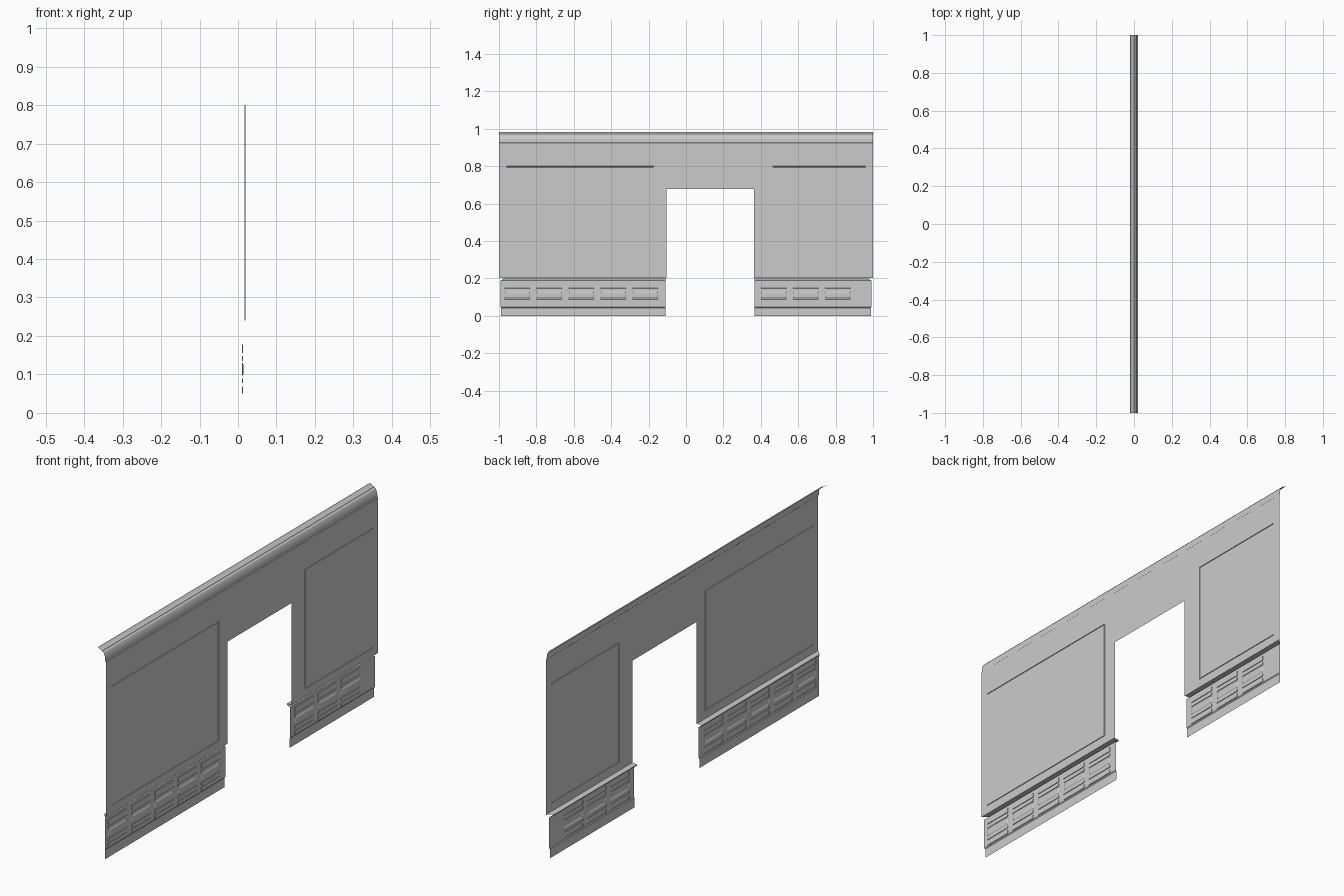
import bpy, bmesh

if "Cube" in bpy.data.objects:
    bpy.data.objects.remove(bpy.data.objects["Cube"])

WALL_X = 0.02
DOOR_L, DOOR_R, DOOR_Z = -0.105, 0.363, 0.678


def finish(name, bm):
    me = bpy.data.meshes.new(name)
    bm.to_mesh(me)
    bm.free()
    ob = bpy.data.objects.new(name, me)
    bpy.context.collection.objects.link(ob)
    return ob


def inside(y, z, rects):
    return any(a < y < b and c < z < d for a, b, c, d in rects)


def sheet(name, x, outer, holes=(), reliefs=()):
    """Thin sheet facing -x; reliefs = list of (rects, slope width, depth)."""
    rects = [outer, *holes] + [r for group in reliefs for r in group[0]]
    ys = sorted({v for r in rects for v in r[:2]})
    zs = sorted({v for r in rects for v in r[2:]})
    bm = bmesh.new()
    grid = [[bm.verts.new((x, y, z)) for z in zs] for y in ys]
    picked = [[] for _ in reliefs]
    for i in range(len(ys) - 1):
        for j in range(len(zs) - 1):
            yc, zc = (ys[i] + ys[i + 1]) / 2, (zs[j] + zs[j + 1]) / 2
            if inside(yc, zc, holes):
                continue
            f = bm.faces.new((grid[i][j], grid[i][j + 1],
                              grid[i + 1][j + 1], grid[i + 1][j]))
            for k, group in enumerate(reliefs):
                if inside(yc, zc, group[0]):
                    picked[k].append(f)
    bm.normal_update()
    for f in bm.faces:
        if f.normal.x > 0:
            f.normal_flip()
    for faces, (_, width, depth) in zip(picked, reliefs):
        bmesh.ops.inset_region(bm, faces=faces, thickness=width, depth=depth,
                               use_even_offset=True)
    bmesh.ops.delete(bm, geom=[v for v in bm.verts if not v.link_faces],
                     context='VERTS')
    return finish(name, bm)


def moulding(name, profile, y0, y1, mitre=True):
    """Sweep an (x, z) profile along y, mitring ends that meet the room corners."""
    bm = bmesh.new()
    rows = []
    for x, z in profile:
        inset = WALL_X - x if mitre else 0
        ends = [y + (inset if y == -1 else -inset if y == 1 else 0) for y in (y0, y1)]
        rows.append([bm.verts.new((x, y, z)) for y in ends])
    for a, b in zip(rows, rows[1:]):
        bm.faces.new((a[0], b[0], b[1], a[1]))
    return finish(name, bm)


# Upper wall with doorway and raised frame strips open at the outer ends
T = 0.006
frames = []
for y_out, y_in in ((-0.96, -0.17), (0.96, 0.463)):
    lo, hi = min(y_out, y_in), max(y_out, y_in)
    frames += [(lo, hi, 0.80 - T, 0.80), (lo, hi, 0.24, 0.24 + T)]
    frames.append((y_in - T, y_in, 0.24, 0.80) if y_in < 0
                  else (y_in, y_in + T, 0.24, 0.80))
sheet("wall", WALL_X, (-1, 1, 0.203, 0.925),
      holes=[(DOOR_L, DOOR_R, 0.203, DOOR_Z)],
      reliefs=[(frames, 0.0008, 0.003)])

# Stepped cornice
moulding("cornice", [(0.02, 0.925), (0.017, 0.928), (0.016, 0.945), (0.013, 0.955),
                     (0.009, 0.964), (0.003, 0.968), (0.001, 0.972),
                     (-0.008, 0.974), (-0.013, 0.978), (-0.016, 0.979),
                     (-0.02, 0.984)], -1, 1, mitre=False)

# Panelled dado, base board and rail on each side of the doorway
ROWS = [(0.05, 0.068), (0.078, 0.089), (0.135, 0.148), (0.156, 0.178)]
for side, y0, y1, start, count in (("left", -1, -0.109, -0.97, 5),
                                   ("right", 0.366, 1, 0.40, 3)):
    d0 = -0.993 if y0 == -1 else y0
    d1 = 0.993 if y1 == 1 else y1
    spans = [(start + 0.171 * i, start + 0.171 * i + 0.137) for i in range(count)]
    bars = [(a, b, c, d) for a, b in spans for c, d in ROWS]
    centres = [(a, b, 0.096, 0.131) for a, b in spans]
    sheet(side + "_dado", 0.011, (d0, d1, 0.047, 0.19),
          reliefs=[(bars, 0.0006, -0.0025), (centres, 0.006, -0.003)])
    moulding(side + "_base_board", [(0.008, 0), (0.008, 0.043), (0.011, 0.047)], y0, y1)
    moulding(side + "_rail", [(0.011, 0.19), (0.005, 0.192), (0.002, 0.196),
                              (-0.005, 0.197), (-0.005, 0.202), (0.02, 0.204)], y0, y1)
